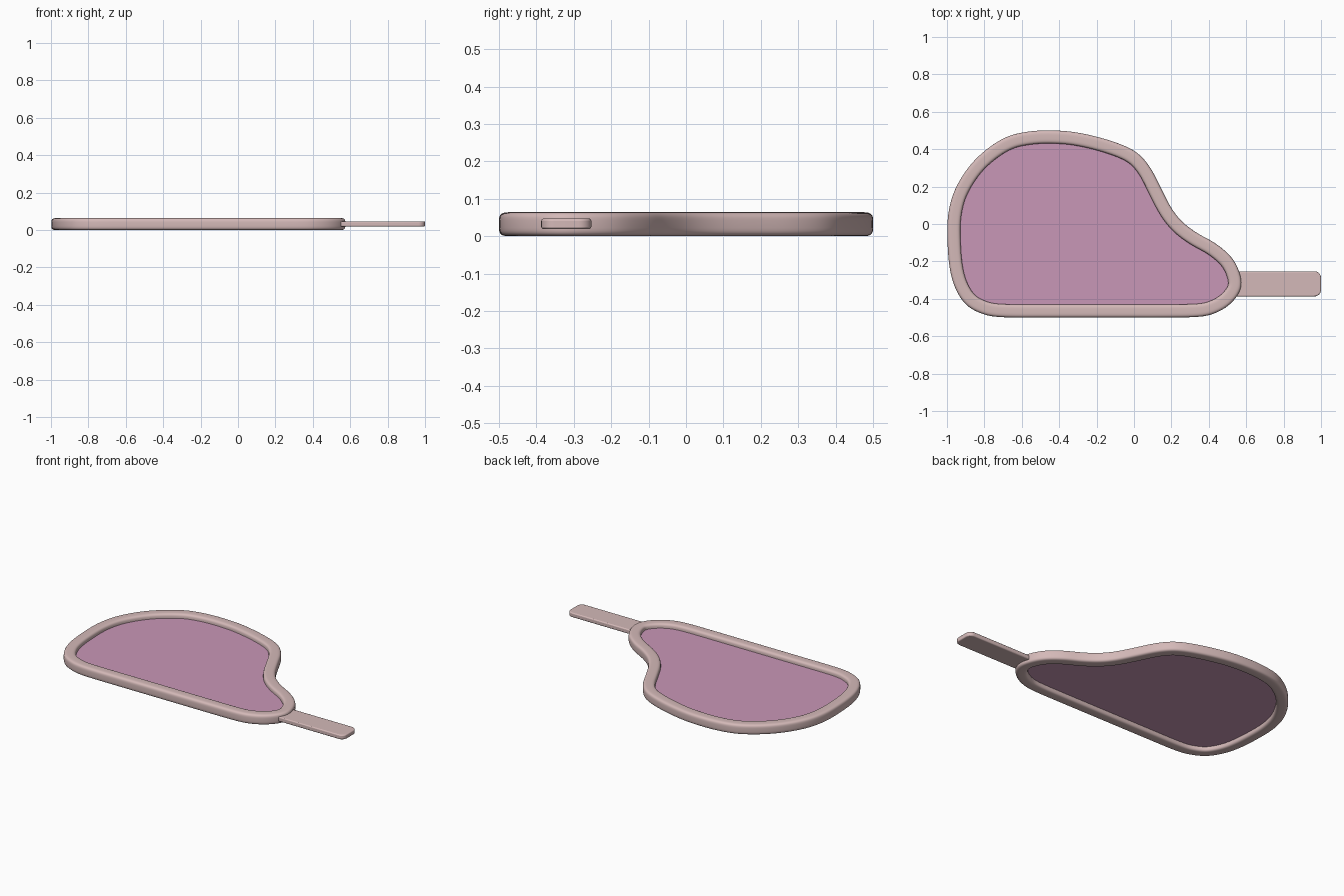
import bpy, bmesh, math
from mathutils import Vector

if "Cube" in bpy.data.objects:
    bpy.data.objects.remove(bpy.data.objects["Cube"])

H, W = 0.064, 0.07   # rim height and width


def material(name, srgb):
    m = bpy.data.materials.new(name)
    lin = [((c / 255 + 0.055) / 1.055) ** 2.4 for c in srgb]
    m.diffuse_color = (*lin, 1)
    m.use_nodes = True
    m.node_tree.nodes["Principled BSDF"].inputs["Base Color"].default_value = m.diffuse_color
    return m


rim_mat = material("dusty pink", (212, 185, 184))
panel_mat = material("mauve", (201, 151, 183))

# Outline control points, counter-clockwise from the bottom left
CTRL = [(-.72, -.498), (-.5, -.5), (-.27, -.5), (-.04, -.5), (.17, -.5), (.34, -.497),
        (.425, -.48), (.5, -.44), (.555, -.38), (.575, -.315), (.555, -.235), (.51, -.165),
        (.43, -.1), (.34, -.05), (.26, .01), (.2, .085), (.145, .19), (.085, .305),
        (.005, .39), (-.13, .447), (-.29, .487), (-.42, .5), (-.56, .495), (-.70, .458),
        (-.85, .345), (-.953, .195), (-.994, .05), (-.997, -.1), (-.985, -.24),
        (-.955, -.345), (-.9, -.43), (-.82, -.477)]


def spline(pts, steps=7):
    p = [Vector(q) for q in pts]
    n, out = len(p), []
    for i in range(n):
        a, b, c, d = p[i - 1], p[i], p[(i + 1) % n], p[(i + 2) % n]
        for s in range(steps):
            t = s / steps
            out.append(0.5 * (2 * b + (c - a) * t + (2 * a - 5 * b + 4 * c - d) * t * t
                              + (3 * b - a - 3 * c + d) * t ** 3))
    for _ in range(4):
        out = [(out[i - 1] + 2 * out[i] + out[(i + 1) % len(out)]) / 4 for i in range(len(out))]
    return out


path = spline(CTRL)
N = len(path)
inward = []
for i in range(N):
    t = (path[(i + 1) % N] - path[i - 1]).normalized()
    inward.append(Vector((-t.y, t.x)))


def finish(bm, name, mat, angle):
    bmesh.ops.recalc_face_normals(bm, faces=bm.faces[:])
    me = bpy.data.meshes.new(name)
    bm.to_mesh(me)
    bm.free()
    ob = bpy.data.objects.new(name, me)
    bpy.context.collection.objects.link(ob)
    me.materials.append(mat)
    bpy.context.view_layer.objects.active = ob
    ob.select_set(True)
    bpy.ops.object.shade_smooth_by_angle(angle=math.radians(angle))
    ob.select_set(False)
    return ob


def slab(points, z0, z1):
    bm = bmesh.new()
    f = bm.faces.new([bm.verts.new((x, y, z0)) for x, y in points])
    r = bmesh.ops.extrude_face_region(bm, geom=[f])
    vs = [v for v in r["geom"] if isinstance(v, bmesh.types.BMVert)]
    bmesh.ops.translate(bm, verts=vs, vec=(0, 0, z1 - z0))
    return bm


# Rim: soft rounded-square section swept round the outline
def soft(c):
    return math.copysign(abs(c) ** 0.5, c)


section = []
for k in range(32):
    a = 2 * math.pi * (k + 0.5) / 32
    section.append((W / 2 * (1 + soft(math.cos(a))), H / 2 * (1 + soft(math.sin(a)))))
bm = bmesh.new()
rings = [[bm.verts.new((*(p + n * u), z)) for u, z in section] for p, n in zip(path, inward)]
for i in range(N):
    a, b = rings[i], rings[(i + 1) % N]
    for k in range(32):
        j = (k + 1) % 32
        bm.faces.new((a[k], a[j], b[j], b[k]))
finish(bm, "rim", rim_mat, 60)

# Panel: thin sheet held in the middle of the rim
finish(slab([p + n * 0.045 for p, n in zip(path, inward)], 0.027, 0.037), "panel", panel_mat, 30)

# Handle: flat bar with rounded tip corners
R, y0, y1 = 0.035, -0.387, -0.253
tip = [(0.54, y0)]
for cy, start in ((y0 + R, -90), (y1 - R, 0)):
    for k in range(9):
        a = math.radians(start + k * 11.25)
        tip.append((1 - R + R * math.cos(a), cy + R * math.sin(a)))
tip.append((0.54, y1))
handle = finish(slab(tip, 0.019, 0.047), "handle", rim_mat, 40)
bev = handle.modifiers.new("soft edges", "BEVEL")
bev.width, bev.segments, bev.limit_method = 0.006, 3, "ANGLE"
bev.angle_limit = math.radians(40)
